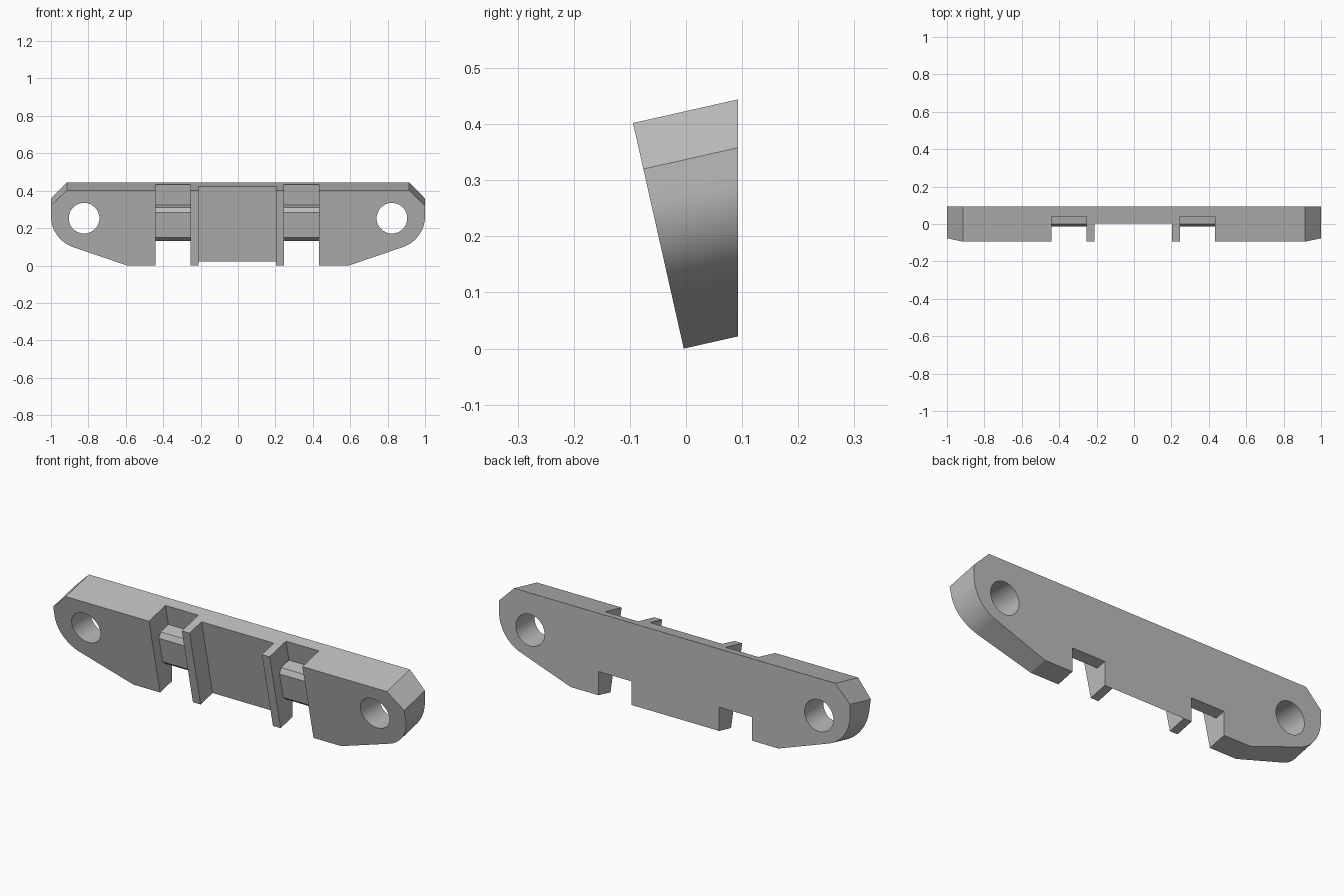
import bpy, math
from mathutils import Vector

cube = bpy.data.objects.get("Cube")
if cube:
    bpy.data.objects.remove(cube, do_unlink=True)

TILT = math.atan(0.225)      # backward lean of the front face
BACK_Y = 0.093
HEIGHT = 0.412               # measured along the leaning face
MID = -0.004                 # centre of the recess pattern

grey = bpy.data.materials.new("plain grey")
grey.use_nodes = True
grey.diffuse_color = (0.5, 0.5, 0.5, 1)
grey.node_tree.nodes["Principled BSDF"].inputs["Base Color"].default_value = (0.5, 0.5, 0.5, 1)


def leaning(x, up, depth=0.0):
    """Point given by height along the front face and depth behind it."""
    return Vector((x,
                   -0.004 - up * math.sin(TILT) + depth * math.cos(TILT),
                   up * math.cos(TILT) + depth * math.sin(TILT)))


def prism(name, front, back):
    """Closed solid between two matching outlines."""
    n = len(front)
    faces = [list(range(n)), list(range(2 * n - 1, n - 1, -1))]
    faces += [[i, i + n, (i + 1) % n + n, (i + 1) % n] for i in range(n)]
    mesh = bpy.data.meshes.new(name)
    mesh.from_pydata(front + back, [], faces)
    mesh.materials.append(grey)
    obj = bpy.data.objects.new(name, mesh)
    bpy.context.collection.objects.link(obj)
    # consistent outward normals
    bpy.context.view_layer.objects.active = obj
    bpy.ops.object.select_all(action='DESELECT')
    obj.select_set(True)
    bpy.ops.object.mode_set(mode='EDIT')
    bpy.ops.mesh.select_all(action='SELECT')
    bpy.ops.mesh.normals_make_consistent(inside=False)
    bpy.ops.object.mode_set(mode='OBJECT')
    return obj


def cross_cutter(name, profile, x0, x1):
    """Cutter with an (up, depth) profile swept across x."""
    return prism(name, [leaning(x0, u, d) for u, d in profile],
                 [leaning(x1, u, d) for u, d in profile])


def cut(body, cutter):
    cutter.hide_render = True
    mod = body.modifiers.new("cut", 'BOOLEAN')
    mod.operation = 'DIFFERENCE'
    mod.solver = 'EXACT'
    mod.object = cutter
    bpy.context.view_layer.objects.active = body
    bpy.ops.object.modifier_apply(modifier=mod.name)
    bpy.data.objects.remove(cutter, do_unlink=True)


# Body: half outline with chamfered top and rounded lower corner, mirrored
half = [(0.592, 0.0)]
for i in range(17):
    a = math.radians(-72 + 72 * i / 16)
    half.append((0.82 + 0.18 * math.cos(a), 0.27 + 0.18 * math.sin(a)))
half += [(1.0, 0.328), (0.915, HEIGHT)]
outline = half + [(-x, u) for x, u in reversed(half)]
front = [leaning(x, u) for x, u in outline]
back = [leaning(x, u, (BACK_Y - leaning(x, u).y) / math.cos(TILT)) for x, u in outline]
body = prism("bracket_body", front, back)

# Wide central recess, parallel to the leaning face
recess = [(-0.2, -0.2), (0.7, -0.2), (0.7, 0.0995), (-0.2, 0.0995)]
cut(body, cross_cutter("centre_recess", recess, MID - 0.206, MID + 0.206))

# Side pockets that leave a chamfered bar and open through below it
pocket = [(0.7, -0.2), (0.7, 0.137), (0.302, 0.137), (0.302, 0.072),
          (0.278, 0.053), (0.142, 0.053), (0.119, 0.072),
          (0.119, 0.4), (-0.3, 0.4), (-0.3, -0.2)]
for side in (-1, 1):
    cut(body, cross_cutter("side_pocket", pocket, MID + side * 0.25, MID + side * 0.437))

# Level mounting holes near the ends
for side in (-1, 1):
    bpy.ops.mesh.primitive_cylinder_add(
        vertices=48, radius=0.082, depth=1,
        location=(side * 0.823, 0, 0.253), rotation=(math.pi / 2, 0, 0))
    hole = bpy.context.object
    hole.data.materials.append(grey)
    cut(body, hole)

# Smooth the round corners and holes, keep every edge crisp
bpy.ops.object.select_all(action='DESELECT')
body.select_set(True)
bpy.context.view_layer.objects.active = body
bpy.ops.object.shade_smooth_by_angle(angle=math.radians(10))
